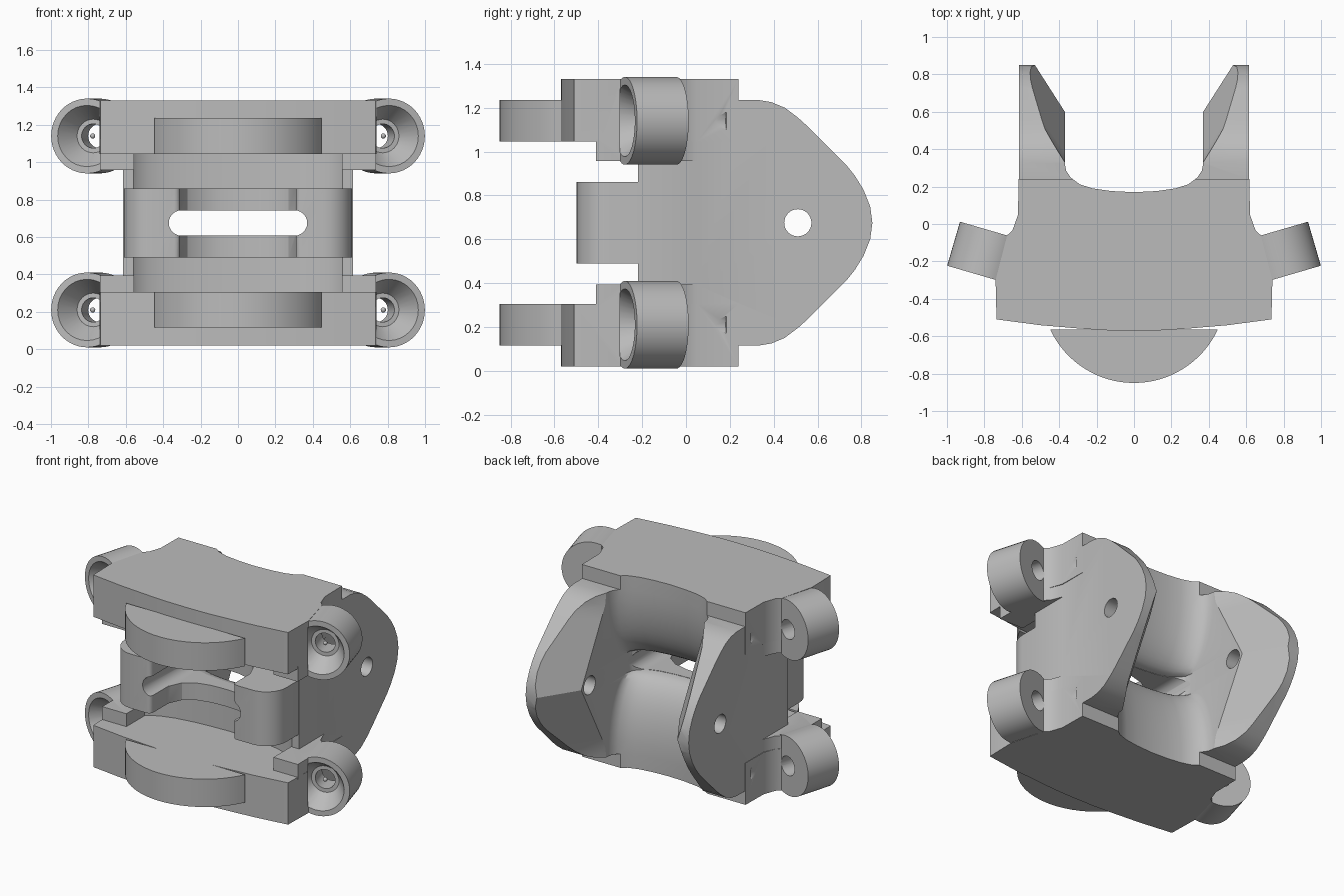
import bpy, bmesh, math
from mathutils import Vector, Matrix

if "Cube" in bpy.data.objects:
    bpy.data.objects.remove(bpy.data.objects["Cube"])

ZC = 0.675  # height of the horizontal symmetry plane
grey = bpy.data.materials.new("plain grey")
grey.diffuse_color = (0.5, 0.5, 0.5, 1)
grey.use_nodes = True
grey.node_tree.nodes["Principled BSDF"].inputs["Base Color"].default_value = grey.diffuse_color


def finish(name, bm):
    bmesh.ops.recalc_face_normals(bm, faces=bm.faces)
    me = bpy.data.meshes.new(name)
    bm.to_mesh(me)
    bm.free()
    me.materials.append(grey)
    ob = bpy.data.objects.new(name, me)
    bpy.context.collection.objects.link(ob)
    return ob


def loft(name, sections):
    """Skin equal-length closed rings of points and cap both ends."""
    bm = bmesh.new()
    rings = [[bm.verts.new(p) for p in s] for s in sections]
    n = len(rings[0])
    for a, b in zip(rings, rings[1:]):
        for i in range(n):
            j = (i + 1) % n
            bm.faces.new((a[i], a[j], b[j], b[i]))
    bm.faces.new(rings[0])
    bm.faces.new(rings[-1])
    return finish(name, bm)


def slab(name, outline, z0, z1):
    return loft(name, [[(x, y, z) for x, y in outline] for z in (z0, z1)])


def mirror_x(half):
    """Half outline starting and ending near x = 0, completed to a closed loop."""
    return half + [(-x, y) for x, y in reversed(half) if x > 1e-6]


def turned(name, start, axis, profile, seg=48):
    """Solid of revolution from (distance, radius) pairs along an axis."""
    axis = Vector(axis).normalized()
    u = axis.cross(Vector((0, 0, 1))).normalized()
    v = axis.cross(u)
    ang = [2 * math.pi * i / seg for i in range(seg)]
    return loft(name, [[Vector(start) + axis * d + r * (u * math.cos(a) + v * math.sin(a))
                        for a in ang] for d, r in profile])


def combine(ob, others, op):
    for o in others:
        m = ob.modifiers.new(op, 'BOOLEAN')
        m.operation, m.solver, m.object = op, 'EXACT', o
        bpy.context.view_layer.update()
        me = bpy.data.meshes.new_from_object(ob.evaluated_get(bpy.context.evaluated_depsgraph_get()))
        ob.modifiers.clear()
        ob.data = me
        bpy.data.objects.remove(o)


def both(z0, z1):
    """A height range and its reflection in the symmetry plane."""
    return [(z0, z1), (2 * ZC - z1, 2 * ZC - z0)]


def arc(cx, cy, r, a0, a1, n):
    return [(cx + r * math.cos(math.radians(a0 + (a1 - a0) * i / n)),
             cy + r * math.sin(math.radians(a0 + (a1 - a0) * i / n))) for i in range(n + 1)]


# Core block with the rounded ear profile, extruded across the width
upper = [(-.22, 1.1), (.2, 1.1), (.2, 1.235), (.33, 1.235), (.39, 1.225), (.45, 1.2), (.51, 1.155),
         (.56, 1.11), (.73, .94), (.77, .89), (.81, .825), (.84, .75), (.85, .675)]
side = upper + [(y, 2 * ZC - z) for y, z in reversed(upper[:-1])]
body = loft("bracket_body", [[(x, y, z) for y, z in side] for x in (-.615, .615)])

# Shallow curved recess in the front of the core
recess = mirror_x([(0, -.7), (.56, -.7), (.56, -.22), (.54, -.2), (.48, -.165),
                   (.38, -.135), (.25, -.115), (.12, -.105), (0, -.1)])
combine(body, [slab("recess_cutter", recess, .2, 1.15)], 'DIFFERENCE')

# Upper and lower plates, their rounded front lobes and the side steps
plate = mirror_x([(0, -.57), (.15, -.568), (.3, -.558), (.5, -.541), (.735, -.51), (.74, -.3),
                  (.678, -.06), (.65, -.035), (.62, .05), (.617, .24), (0, .24)])
lobe = arc(0, -.356, .494, 205, 335, 24)
step = [(.555, -.41), (.738, -.41), (.738, -.3), (.676, -.06), (.648, -.035), (.61, .06), (.555, .06)]
adds = []
for z0, z1 in both(1.045, 1.33):
    adds.append(slab("plate", plate, z0, z1))
for z0, z1 in both(1.045, 1.235):
    adds.append(slab("lobe", lobe, z0, z1))
for z0, z1 in both(.957, 1.06):
    for s in (-1, 1):
        adds.append(slab("step", [(s * x, y) for x, y in step], z0, z1))

# Middle jaws joined by a curved web
jaw = [(0, -.14), (.1, -.145), (.2, -.17), (.27, -.22), (.31, -.31), (.31, -.47)]
jaw += arc(.34, -.47, .03, 180, 270, 4)[1:]
jaw += arc(.46, -.35, .15, -90, 0, 8)
jaw += [(.61, .05), (.45, .05), (.4, -.07), (0, -.07)]
adds.append(slab("jaws", mirror_x(jaw), .49, .86))

# Four tilted screw lugs
cuts = []
for s in (-1, 1):
    axis = Vector((-.28 * s, .96, 0)).normalized()
    for zc in (1.14, 2 * ZC - 1.14):
        front = Vector((.807 * s, -.279, zc))
        adds.append(turned("lug", front, axis, [(0, .2), (.245, .2)]))
        cuts.append(turned("lug_bore", front - axis * .002, axis,
                           [(0, .165), (.12, .09), (.12001, .065), (.5, .065)], 32))
combine(body, adds, 'UNION')

# Rear hollow: flared throat toward the slot, with chamfered ear insides
def hollow(z):
    t = min(abs(z - ZC) / .56, 1)
    k = min(1, (1 - t) / .875)
    w = -.05 + .22 * math.sqrt(1 - k * k)
    y0 = max(.6 - .3 * t, w + .16)
    half = [(0, w), (.12, w + .006), (.22, w + .02), (.29, w + .042), (.34, w + .08),
            (.363, w + .115), (.37, w + .155), (.37, y0), (.37 + .64 * (1 - y0), 1), (0, 1)]
    return [(x, y, z) for x, y in mirror_x(half)]


off = [.07, .075, .085, .1, .12, .15, .185, .225, .27, .33, .4, .48, .56, .7]
levels = [ZC - d for d in reversed(off)] + [ZC] + [ZC + d for d in off]
cuts.append(loft("hollow_cutter", [hollow(z) for z in levels]))

# Horizontal strap slot with round ends
slot = arc(.302, ZC, .068, -90, 90, 12) + arc(-.302, ZC, .068, 90, 270, 12)
cuts.append(loft("slot_cutter", [[(x, y, z) for x, z in slot] for y in (-.7, .1)]))

# Hinge pin hole through both ears
cuts.append(turned("hinge_hole", (-1, .51, ZC), (1, 0, 0), [(0, .062), (2, .062)], 32))
combine(body, cuts, 'DIFFERENCE')

# Tiny pin heads in the middle of each screw bore
pins = []
for s in (-1, 1):
    for zc in (1.14, 2 * ZC - 1.14):
        bm = bmesh.new()
        bmesh.ops.create_uvsphere(bm, u_segments=12, v_segments=8, radius=.014,
                                  matrix=Matrix.Translation((.777 * s, -.17, zc)))
        pins.append(finish("bore_pin", bm))

for ob in [body] + pins:
    bpy.ops.object.select_all(action='DESELECT')
    ob.select_set(True)
    bpy.context.view_layer.objects.active = ob
    bpy.ops.object.shade_smooth_by_angle(angle=math.radians(30))
